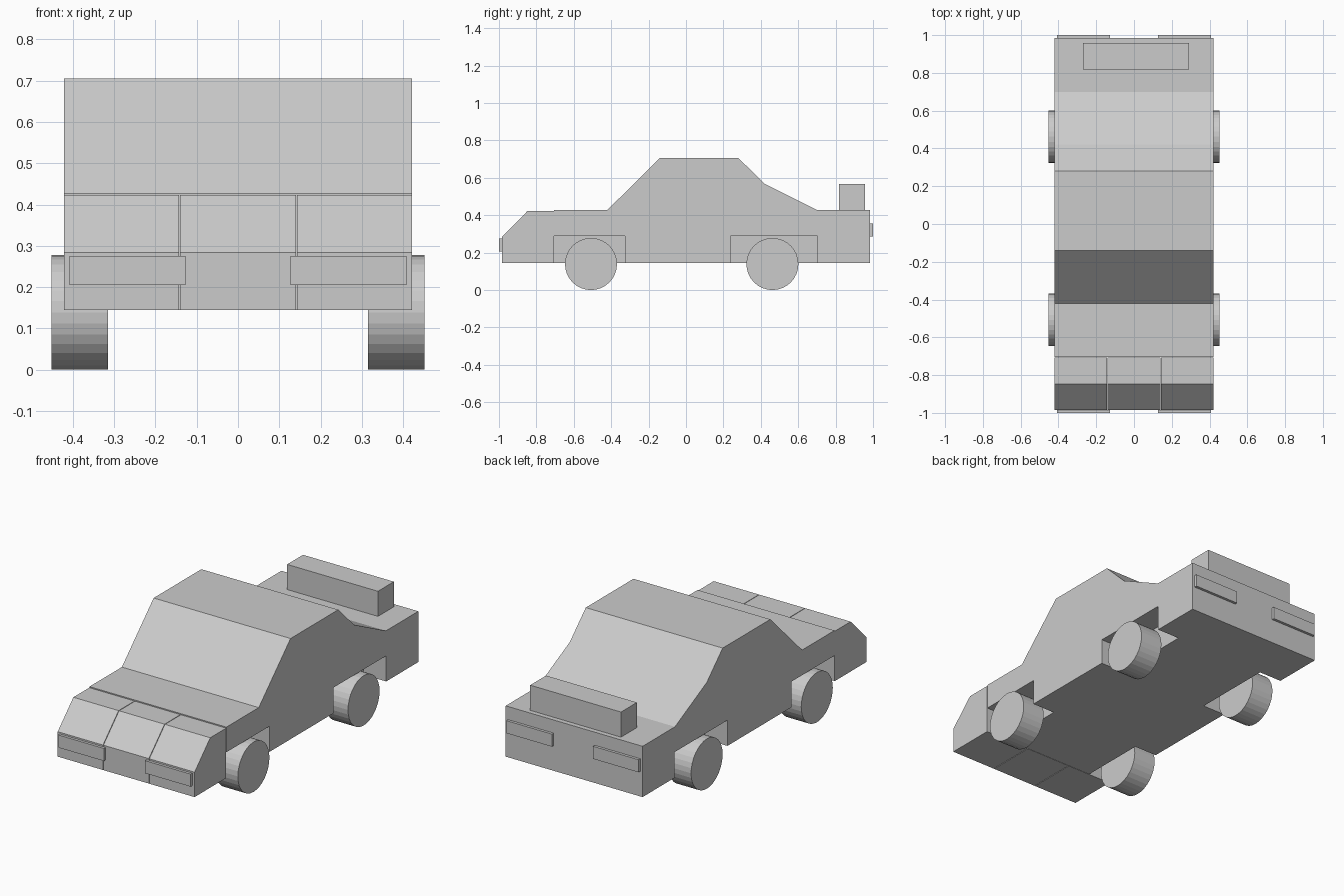
import bpy, bmesh
from math import pi
from mathutils import Matrix

if "Cube" in bpy.data.objects:
    bpy.data.objects.remove(bpy.data.objects["Cube"])


def finish(name, bm):
    bmesh.ops.recalc_face_normals(bm, faces=bm.faces)
    mesh = bpy.data.meshes.new(name)
    bm.to_mesh(mesh)
    bm.free()
    obj = bpy.data.objects.new(name, mesh)
    bpy.context.collection.objects.link(obj)
    return obj


def prism(name, profile, x0, x1):
    """Extrude a (y, z) side profile from x0 to x1."""
    bm = bmesh.new()
    face = bm.faces.new([bm.verts.new((x0, y, z)) for y, z in profile])
    new = bmesh.ops.extrude_face_region(bm, geom=[face])["geom"]
    verts = [g for g in new if isinstance(g, bmesh.types.BMVert)]
    bmesh.ops.translate(bm, verts=verts, vec=(x1 - x0, 0, 0))
    return finish(name, bm)


def box(name, x0, x1, y0, y1, z0, z1):
    return prism(name, [(y0, z0), (y1, z0), (y1, z1), (y0, z1)], x0, x1)


def wheel(name, x, y):
    bm = bmesh.new()
    m = Matrix.Translation((x, y, 0.139)) @ Matrix.Rotation(pi / 2, 4, 'Y')
    bmesh.ops.create_cone(bm, cap_ends=True, segments=32, radius1=0.139,
                          radius2=0.139, depth=0.137, matrix=m)
    return finish(name, bm)


W = 0.422       # half width of the body
BOTTOM = 0.145

# Main body with cabin
body = prism("body", [(-0.705, BOTTOM), (-0.705, 0.428), (-0.42, 0.428),
                      (-0.14, 0.706), (0.28, 0.706), (0.42, 0.568),
                      (0.70, 0.428), (0.985, 0.428), (0.985, BOTTOM)], -W, W)

# Wheel wells cut from both sides
for side in (-1, 1):
    for y0, y1 in ((-0.8, -0.325), (0.238, 0.702)):
        xs = sorted((side * 0.282, side * 0.6))
        cutter = box("well_cutter", *xs, y0, y1, 0.0, 0.288)
        cutter.hide_render = True
        cutter.hide_set(True)
        mod = body.modifiers.new("wheel_well", 'BOOLEAN')
        mod.operation = 'DIFFERENCE'
        mod.solver = 'EXACT'
        mod.object = cutter

# Sloped nose in three sections
nose = [(-0.985, BOTTOM), (-0.985, 0.284), (-0.847, 0.423),
        (-0.707, 0.423), (-0.707, BOTTOM)]
for name, x0, x1 in (("nose_left", -W, -0.143), ("nose_middle", -0.14, 0.14),
                     ("nose_right", 0.143, W)):
    prism(name, nose, x0, x1)

# Rear spoiler block
box("spoiler", -0.27, 0.29, 0.818, 0.958, 0.428, 0.568)

# Lights and wheels on both sides
for side, label in ((-1, "left"), (1, "right")):
    xs = sorted((side * 0.127, side * 0.408))
    box("headlight_" + label, *xs, -1.0, -0.985, 0.205, 0.275)
    box("tail_light_" + label, *xs, 0.985, 1.0, 0.285, 0.355)
    wheel("front_wheel_" + label, side * 0.3835, -0.508)
    wheel("rear_wheel_" + label, side * 0.3835, 0.462)
